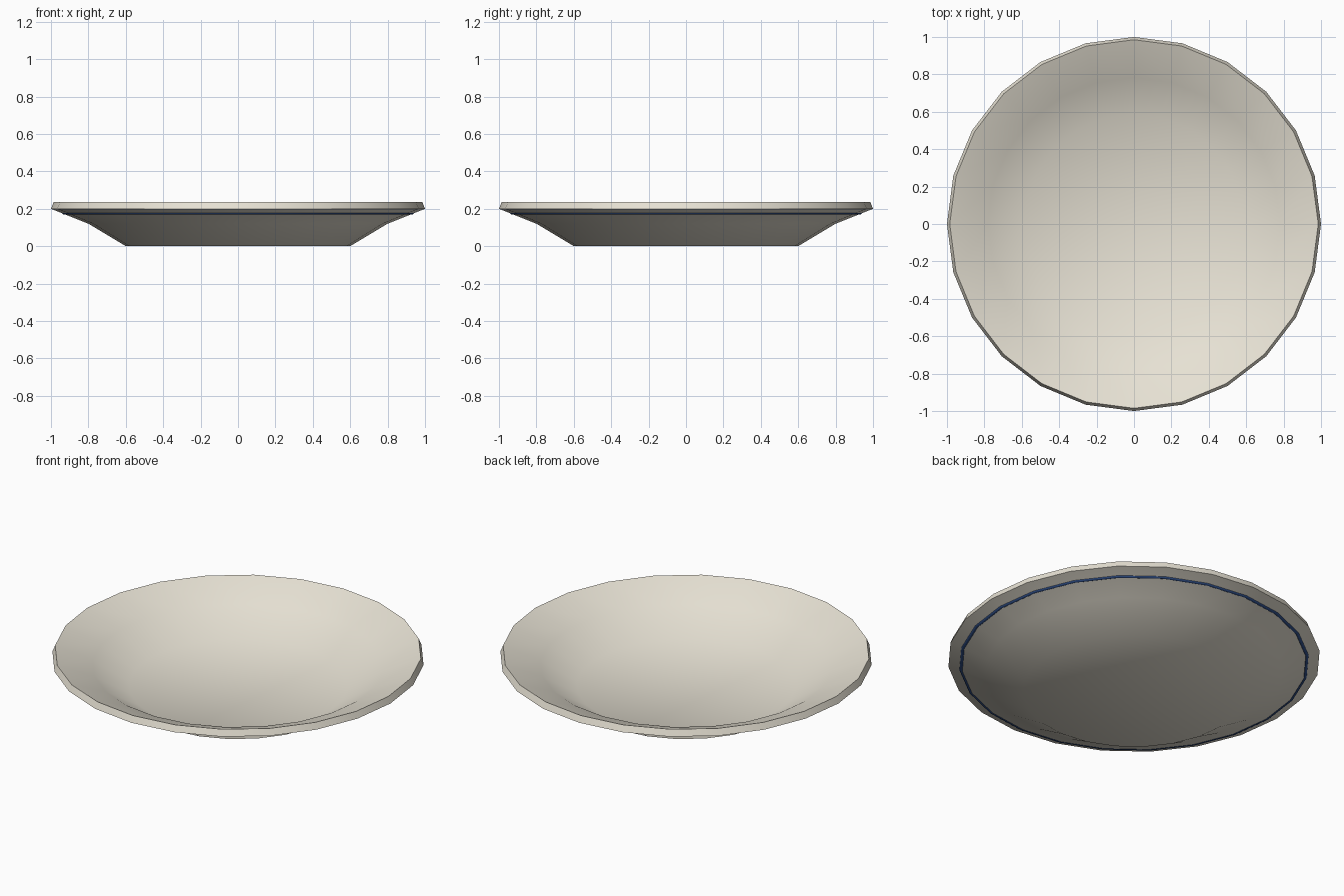
import bpy, bmesh, math

if "Cube" in bpy.data.objects:
    bpy.data.objects.remove(bpy.data.objects["Cube"])

SIDES = 24

# Dish: outer profile spun around z, thickened inwards
profile = [(0.6, 0.0), (0.8, 0.12), (1.0, 0.2)]
bm = bmesh.new()
rings = [[bm.verts.new((r * math.cos(2 * math.pi * i / SIDES),
                        r * math.sin(2 * math.pi * i / SIDES), z))
          for i in range(SIDES)] for r, z in profile]
centre = bm.verts.new((0, 0, 0))
for i in range(SIDES):
    j = (i + 1) % SIDES
    bm.faces.new((centre, rings[0][i], rings[0][j]))
    for a, b in zip(rings, rings[1:]):
        bm.faces.new((a[i], b[i], b[j], a[j]))
# Normals point up, so the thickness is added above the outer skin
bm.normal_update()
for f in bm.faces:
    if f.normal.z < 0:
        f.normal_flip()
mesh = bpy.data.meshes.new("dish")
bm.to_mesh(mesh)
bm.free()
dish = bpy.data.objects.new("dish", mesh)
bpy.context.collection.objects.link(dish)
solid = dish.modifiers.new("thickness", "SOLIDIFY")
solid.thickness = 0.04
solid.offset = 1
bpy.context.view_layer.objects.active = dish
dish.select_set(True)
bpy.ops.object.modifier_apply(modifier=solid.name)
bpy.ops.object.shade_smooth_by_angle(angle=math.radians(40))
glaze = bpy.data.materials.new("cream_glaze")
glaze.diffuse_color = (0.8, 0.76, 0.66, 1)
glaze.use_nodes = True
glaze.node_tree.nodes["Principled BSDF"].inputs["Base Color"].default_value = glaze.diffuse_color
dish.data.materials.append(glaze)

# Blue band half sunk into the underside of the rim
bpy.ops.mesh.primitive_torus_add(major_segments=SIDES, minor_segments=8,
                                 major_radius=0.93, minor_radius=0.012,
                                 location=(0, 0, 0.18))
band = bpy.context.object
band.name = "blue_band"
bpy.ops.object.shade_smooth_by_angle(angle=math.radians(50))
blue = bpy.data.materials.new("blue_glaze")
blue.diffuse_color = (0.03, 0.08, 0.25, 1)
blue.use_nodes = True
blue.node_tree.nodes["Principled BSDF"].inputs["Base Color"].default_value = blue.diffuse_color
band.data.materials.append(blue)
